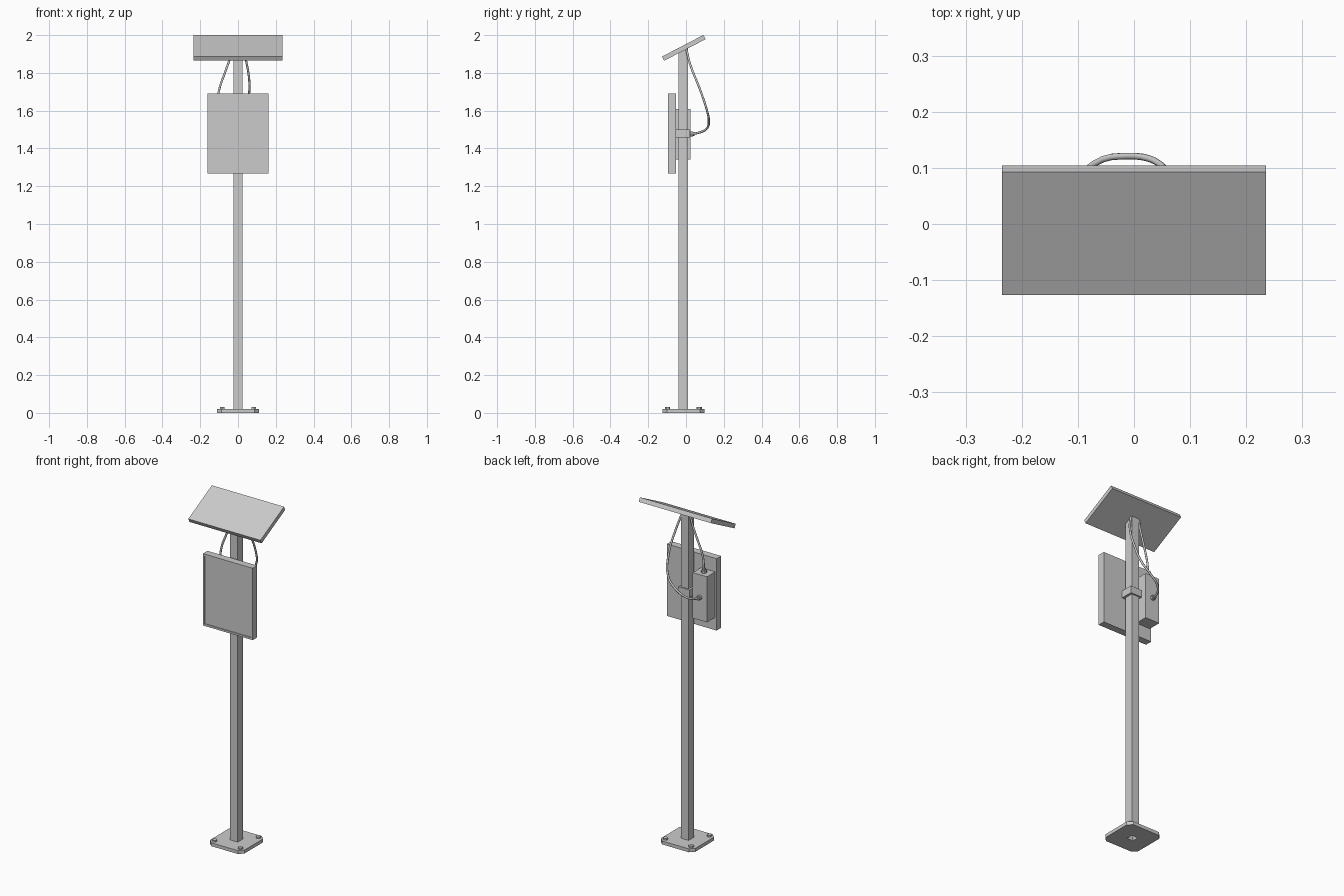
import bpy, bmesh, math
from mathutils import Vector, Matrix

if "Cube" in bpy.data.objects:
    bpy.data.objects.remove(bpy.data.objects["Cube"])

POLE_Y = -0.0135
TILT = math.radians(27.5)
PANEL_C = Vector((0, -0.0115, 1.9325))
PANEL_T = 0.025


def finish(name, bm):
    bmesh.ops.recalc_face_normals(bm, faces=bm.faces)
    me = bpy.data.meshes.new(name)
    bm.to_mesh(me)
    bm.free()
    ob = bpy.data.objects.new(name, me)
    bpy.context.collection.objects.link(ob)
    return ob


def box_bm(lo, hi):
    bm = bmesh.new()
    lo, hi = Vector(lo), Vector(hi)
    bmesh.ops.create_cube(bm, size=1, matrix=Matrix.Translation((lo + hi) / 2)
                          @ Matrix.Diagonal((*(hi - lo), 1)))
    return bm


def cylinder(name, loc, r, h, sides, axis='Z'):
    bm = bmesh.new()
    m = Matrix.Translation(loc)
    if axis == 'Y':
        m = m @ Matrix.Rotation(math.pi / 2, 4, 'X')
    bmesh.ops.create_cone(bm, cap_ends=True, segments=sides, radius1=r,
                          radius2=r, depth=h, matrix=m)
    return finish(name, bm)


def ring_prism(name, outer, inner, z0, top):
    """Hollow prism between two outlines with equal point counts."""
    bm = bmesh.new()
    loops = []
    for pts in (outer, inner):
        for zf in (lambda y: z0, top):
            loops.append([bm.verts.new((x, y, zf(y))) for x, y in pts])
    n = len(outer)
    ob, ot, ib, it = loops
    for i in range(n):
        j = (i + 1) % n
        for a, b in ((ob, ot), (ot, it), (it, ib), (ib, ob)):
            bm.faces.new((a[i], a[j], b[j], b[i]))
    return finish(name, bm)


def square(h):
    return [(sx * h, POLE_Y + sy * h) for sx, sy in ((-1, -1), (1, -1), (1, 1), (-1, 1))]


def cut_square(h, c):
    return [(x, POLE_Y + y) for x, y in (
        (-h + c, -h), (h - c, -h), (h, -h + c), (h, h - c),
        (h - c, h), (-h + c, h), (-h, h - c), (-h, -h + c))]


def panel_under(y):
    return PANEL_C.z + (y - PANEL_C.y) * math.tan(TILT) - PANEL_T / 2 / math.cos(TILT)


def cable(name, pts, r=0.006):
    cu = bpy.data.curves.new(name, 'CURVE')
    cu.dimensions = '3D'
    cu.bevel_depth = r
    cu.bevel_resolution = 2
    cu.resolution_u = 4
    cu.use_fill_caps = True
    sp = cu.splines.new('BEZIER')
    sp.bezier_points.add(len(pts) - 1)
    for bp, p in zip(sp.bezier_points, pts):
        bp.co = p
        bp.handle_left_type = bp.handle_right_type = 'AUTO'
    ob = bpy.data.objects.new(name, cu)
    bpy.context.collection.objects.link(ob)


# Base plate with clipped corners and a square hole under the pole
ring_prism("base_plate", cut_square(0.112, 0.025), cut_square(0.02, 0.0005), 0, lambda y: 0.02)

# Anchor bolts
for sx in (-1, 1):
    for sy in (-1, 1):
        cylinder("anchor_bolt", (sx * 0.084, POLE_Y + sy * 0.084, 0.024), 0.014, 0.012, 6)

# Hollow square pole, top cut to the slope of the panel
ring_prism("pole", square(0.025), square(0.02), 0.019, panel_under)

# Tilted solar panel
bm = box_bm((-0.235, -0.1235, -PANEL_T / 2), (0.235, 0.1235, PANEL_T / 2))
bm.transform(Matrix.Translation(PANEL_C) @ Matrix.Rotation(TILT, 4, 'X'))
finish("solar_panel", bm)

# Display board with a recessed front
bm = box_bm((-0.162, -0.095, 1.267), (0.162, -0.053, 1.69))
bm.normal_update()
front = [f for f in bm.faces if f.normal.y < -0.9]
bmesh.ops.inset_region(bm, faces=front, thickness=0.016)
inner = bmesh.ops.inset_region(bm, faces=front, thickness=0.0005)
for v in front[0].verts:
    v.co.y += 0.005
finish("display_board", bm)

# Clamp collar holding the board to the pole
finish("pole_clamp", box_bm((-0.038, -0.054, 1.458), (0.038, 0.02, 1.50)))

# Control box beside the pole, with cable glands on top and back
finish("control_box", box_bm((-0.153, -0.0535, 1.342), (-0.06, 0.023, 1.61)))
BX = -0.107
cylinder("top_gland", (BX, -0.014, 1.616), 0.016, 0.014, 8)
cylinder("top_gland_nut", (BX, -0.014, 1.628), 0.01, 0.012, 8)
cylinder("back_gland", (BX, 0.029, 1.477), 0.014, 0.014, 8, 'Y')
cylinder("back_gland_nut", (BX, 0.04, 1.477), 0.01, 0.012, 8, 'Y')

# Cables from the control box up to the panel
cable("short_cable", [(BX, -0.014, 1.62), (-0.102, -0.012, 1.70), (-0.066, -0.004, 1.81),
                      (-0.045, 0.0, 1.87), (-0.03, 0.002, 1.928)])
cable("long_cable", [(BX, 0.03, 1.477), (-0.1, 0.07, 1.484), (-0.07, 0.108, 1.503),
                     (-0.01, 0.121, 1.545), (0.038, 0.112, 1.597), (0.06, 0.075, 1.71),
                     (0.047, 0.022, 1.845), (0.025, 0.002, 1.926)])
